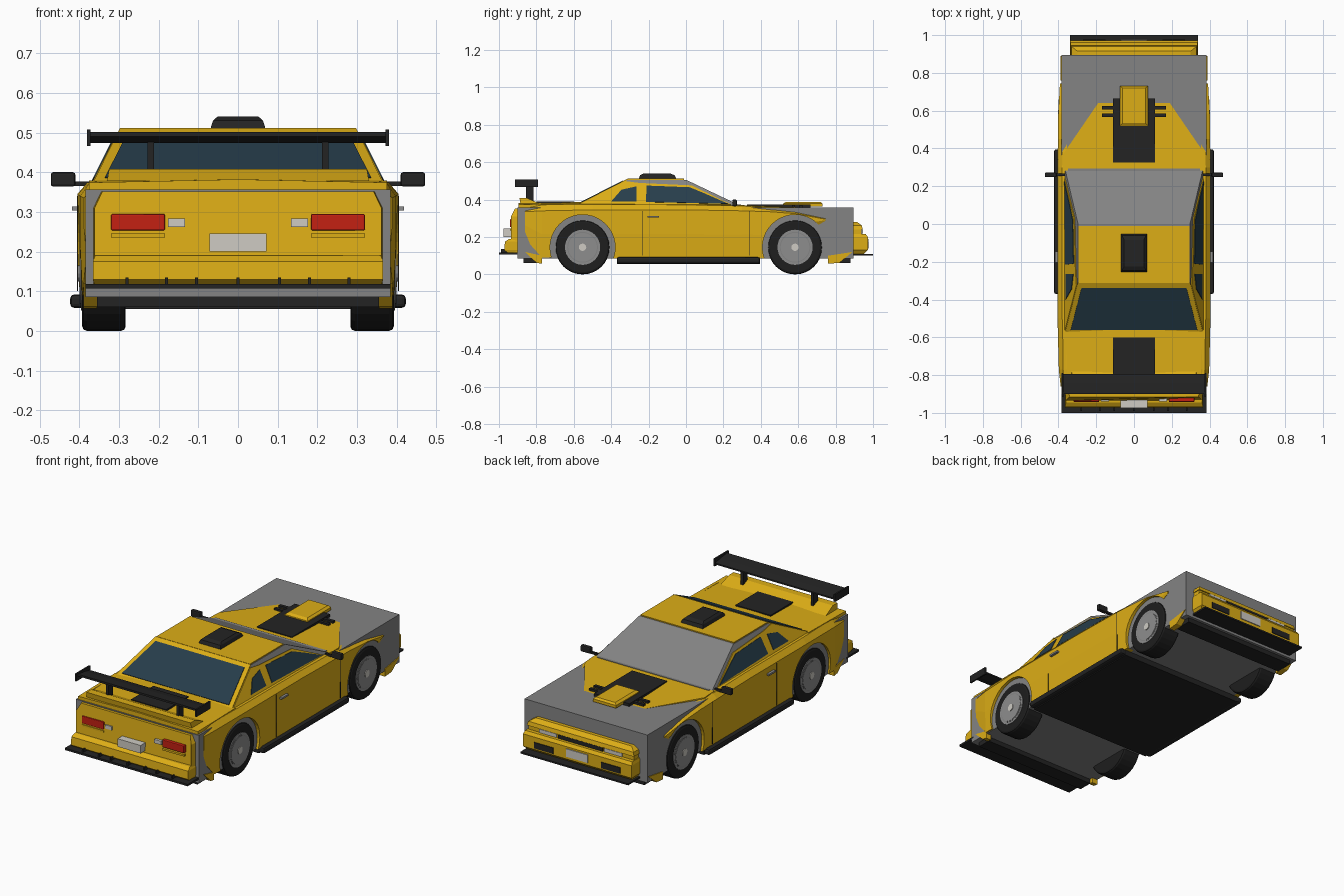
import bpy, bmesh, math
from mathutils import Vector


def mat(name, r, g, b):
    m = bpy.data.materials.new(name)
    m.diffuse_color = (r, g, b, 1)
    return m


YELLOW = mat("yellow paint", 0.72, 0.42, 0.008)
GREY = mat("primer grey", 0.23, 0.23, 0.23)
BLACK = mat("black trim", 0.017, 0.017, 0.017)
TYRE = mat("tyre rubber", 0.013, 0.013, 0.013)
RIM = mat("rim grey", 0.27, 0.27, 0.27)
GLASS = mat("dark blue glass", 0.02, 0.047, 0.07)
RED = mat("tail light red", 0.55, 0.015, 0.006)
WHITE = mat("plate white", 0.62, 0.6, 0.55)


def finish(name, bm, m, bevel=0):
    bmesh.ops.recalc_face_normals(bm, faces=bm.faces)
    me = bpy.data.meshes.new(name)
    bm.to_mesh(me)
    bm.free()
    me.materials.append(m)
    ob = bpy.data.objects.new(name, me)
    bpy.context.collection.objects.link(ob)
    if bevel:
        b = ob.modifiers.new("bevel", 'BEVEL')
        b.width, b.segments = bevel, 2
    return ob


def loft(name, sections, m, bevel=0):
    """Closed solid through equal-length rings of 3D points."""
    bm = bmesh.new()
    rings = [[bm.verts.new(p) for p in s] for s in sections]
    n = len(rings[0])
    for a, b in zip(rings, rings[1:]):
        for i in range(n):
            j = (i + 1) % n
            bm.faces.new((a[i], a[j], b[j], b[i]))
    bm.faces.new(rings[0])
    bm.faces.new(rings[-1])
    return finish(name, bm, m, bevel)


def rect(x, y0, y1, z):
    return [(-x, y0, z), (x, y0, z), (x, y1, z), (-x, y1, z)]


def box(name, x0, x1, y0, y1, z0, z1, m, bevel=0):
    ring = lambda z: [(x0, y0, z), (x1, y0, z), (x1, y1, z), (x0, y1, z)]
    return loft(name, [ring(z0), ring(z1)], m, bevel)


def plate(name, pts, offset, m):
    """Thin plate raised from a flat outline by an offset vector."""
    o = Vector(offset)
    return loft(name, [pts, [tuple(Vector(p) + o) for p in pts]], m)


def disc(name, x0, x1, y, z, r, m, n=32, bevel=0):
    ring = lambda x: [(x, y + r * math.cos(2 * math.pi * i / n),
                       z + r * math.sin(2 * math.pi * i / n)) for i in range(n)]
    return loft(name, [ring(x0), ring(x1)], m, bevel)


WHEELS = (-0.553, 0.583)

# Inner body block and floor
box("inner_body", -0.385, 0.385, -0.9, 0.895, 0.086, 0.357, GREY)
box("floor_pan", -0.39, 0.39, -0.37, 0.395, 0.055, 0.088, BLACK)

# Arch cutter spanning both wheels of an axle
cutters = []
for y in WHEELS:
    c = disc("arch_cutter", -0.6, 0.6, y, 0.145, 0.174, GREY, 40)
    c.hide_render = True
    c.hide_viewport = True
    c.display_type = 'WIRE'
    cutters.append(c)

# Side shells: y, outer x, shoulder z, top z, bottom z
stations = [(-0.86, 0.388, 0.335, 0.374, 0.19), (-0.77, 0.398, 0.34, 0.378, 0.09),
            (-0.5, 0.405, 0.345, 0.378, 0.086), (0.0, 0.405, 0.345, 0.376, 0.086),
            (0.3, 0.405, 0.34, 0.37, 0.086), (0.45, 0.403, 0.335, 0.354, 0.086),
            (0.585, 0.401, 0.325, 0.34, 0.2), (0.745, 0.392, 0.295, 0.31, 0.285)]
for s in (-1, 1):
    ob = loft("side_shell", [[(s * 0.355, y, zt), (s * (xo - 0.025), y, zt - 0.004),
                              (s * xo, y, zs), (s * xo, y, (zs + zb) / 2),
                              (s * (xo - 0.006), y, zb), (s * 0.355, y, zb)]
                             for y, xo, zs, zt, zb in stations], YELLOW)
    for c in cutters:
        md = ob.modifiers.new("arch", 'BOOLEAN')
        md.operation, md.object, md.solver = 'DIFFERENCE', c, 'EXACT'

    # Sills, mirrors, door details
    box("sill", s * 0.385, s * 0.423, -0.37, 0.395, 0.058, 0.092, BLACK, 0.01)
    box("mirror", s * 0.41, s * 0.472, 0.248, 0.272, 0.364, 0.4, BLACK, 0.006)
    box("mirror_stalk", s * 0.365, s * 0.415, 0.255, 0.267, 0.365, 0.377, BLACK)
    box("door_handle", s * 0.4, s * 0.419, -0.205, -0.145, 0.303, 0.313, RIM)
    for y in (-0.235, 0.34):
        box("door_seam", s * 0.403, s * 0.4056, y - 0.0015, y + 0.0015, 0.1, 0.34, BLACK)

    # Lower bumper corners
    for name, ys in (("rear_corner", (-0.86, -0.8, -0.77)), ("front_corner", (0.89, 0.82, 0.76))):
        plate(name, [(s * 0.355, ys[0], 0.12), (s * 0.355, ys[1], 0.062),
                     (s * 0.355, ys[2], 0.057), (s * 0.355, ys[2], 0.1)], (s * 0.034, 0, 0), YELLOW)

    # Wheels
    for y in WHEELS:
        disc("tyre", s * 0.283, s * 0.393, y, 0.145, 0.145, TYRE, 32, 0.012)
        disc("rim", s * 0.37, s * 0.396, y, 0.145, 0.094, RIM)
        disc("rim_ring", s * 0.395, s * 0.3975, y, 0.145, 0.082, GREY)
        disc("rim_face", s * 0.395, s * 0.399, y, 0.145, 0.077, RIM)
        disc("hub", s * 0.395, s * 0.403, y, 0.145, 0.02, WHITE, 12)

# Lower pans beneath the bumpers
box("rear_pan", -0.355, 0.355, -0.87, -0.79, 0.06, 0.09, BLACK)
box("front_pan", -0.355, 0.355, 0.78, 0.88, 0.06, 0.09, BLACK)

# Cabin core with painted roof and rear frame
loft("cabin", [rect(0.365, -0.58, 0.29, 0.368), rect(0.296, -0.31, 0.0, 0.506)], GREY)
plate("roof_panel", rect(0.293, -0.312, -0.01, 0.505), (0, 0, 0.007), YELLOW)
rz = lambda y: 0.368 + 0.138 * (y + 0.58) / 0.27
rear = lambda w0, y0, w1, y1: [(-w0, y0, rz(y0)), (w0, y0, rz(y0)), (w1, y1, rz(y1)), (-w1, y1, rz(y1))]
plate("rear_frame", rear(0.366, -0.58, 0.298, -0.31), (0, -0.003, 0.005), YELLOW)
plate("rear_window", rear(0.335, -0.556, 0.278, -0.335), (0, -0.005, 0.008), GLASS)


# Side window frames and glass lie on the sloped cabin side
def side(s, pts):
    return [(s * (0.365 - 0.5 * (z - 0.368)), y, z) for y, z in pts]


FRAME = [(-0.575, 0.37), (-0.325, 0.497), (-0.25, 0.487), (0.03, 0.474), (0.24, 0.372)]
QUARTER = [(-0.4, 0.387), (-0.345, 0.45), (-0.265, 0.468), (-0.265, 0.387)]
DOOR = [(-0.215, 0.385), (-0.21, 0.472), (0.02, 0.463), (0.1, 0.43), (0.225, 0.375)]
for s in (-1, 1):
    plate("window_frame", side(s, FRAME), (s * 0.005, 0, 0.002), YELLOW)
    plate("quarter_window", side(s, QUARTER), (s * 0.008, 0, 0.003), GLASS)
    plate("door_window", side(s, DOOR), (s * 0.008, 0, 0.003), GLASS)

# Roof vent
loft("roof_vent", [rect(0.07, -0.255, -0.05, 0.508), rect(0.063, -0.245, -0.06, 0.53),
                   rect(0.052, -0.225, -0.085, 0.54)], BLACK)

# Hood, vent panel, slats and scoop
hood = [(-0.375, 0.28, 0.371), (0.375, 0.28, 0.371), (0.375, 0.37, 0.366),
        (0.19, 0.64, 0.357), (-0.19, 0.64, 0.357), (-0.375, 0.37, 0.366)]
loft("hood", [[(x, y, 0.34) for x, y, z in hood], hood], YELLOW)
box("cowl", -0.35, 0.35, 0.275, 0.295, 0.36, 0.373, GREY)
box("hood_vent", -0.11, 0.11, 0.325, 0.665, 0.355, 0.373, BLACK)
for y in (0.575, 0.615):
    box("hood_slat", -0.17, 0.17, y - 0.009, y + 0.009, 0.355, 0.37, BLACK)
loft("scoop", [rect(0.073, 0.515, 0.73, 0.362), rect(0.073, 0.52, 0.73, 0.378),
               rect(0.06, 0.535, 0.72, 0.388)], YELLOW)

# Rear deck with slight crown, duckbill lip and black panel
loft("rear_deck", [[(-0.375, y, 0.35), (0.375, y, 0.35), (0.375, y, z - 0.008),
                    (0, y, z), (-0.375, y, z - 0.008)]
                   for y, z in ((-0.895, 0.382), (-0.56, 0.387))], YELLOW)
loft("duckbill", [rect(0.33, -0.885, -0.78, 0.378), rect(0.325, -0.89, -0.85, 0.408)], YELLOW)
box("deck_panel", -0.11, 0.11, -0.8, -0.6, 0.375, 0.391, BLACK)

# Wing
loft("wing", [[(x, -0.9, 0.49), (x, -0.9, 0.501), (x, -0.84, 0.494), (x, -0.793, 0.484),
               (x, -0.793, 0.476), (x, -0.85, 0.474)] for x in (-0.375, 0.375)], BLACK)
for s in (-1, 1):
    box("wing_endplate", s * 0.372, s * 0.381, -0.915, -0.79, 0.466, 0.508, BLACK)
    box("wing_support", s * 0.212, s * 0.228, -0.855, -0.815, 0.38, 0.482, BLACK)

# Tail panel, bumper and lights
tail = [(-0.365, 0.115), (0.365, 0.115), (0.365, 0.31), (0.345, 0.352), (-0.345, 0.352), (-0.365, 0.31)]
loft("tail_panel", [[(x, -0.89, z) for x, z in tail],
                    [(x * 0.99, -0.915 - 0.02 * (z < 0.33), z) for x, z in tail]], YELLOW)
loft("rear_bumper", [rect(0.362, -0.955, -0.9, 0.117), rect(0.366, -0.972, -0.9, 0.13),
                     rect(0.366, -0.968, -0.9, 0.175), rect(0.36, -0.945, -0.9, 0.19)], YELLOW)
box("rear_number_plate", -0.072, 0.072, -0.975, -0.93, 0.2, 0.245, WHITE)
for s in (-1, 1):
    box("tail_light", s * 0.184, s * 0.32, -0.942, -0.92, 0.253, 0.295, RED, 0.004)
    box("reverse_light", s * 0.133, s * 0.176, -0.94, -0.92, 0.262, 0.283, WHITE)
    box("light_ledge", s * 0.184, s * 0.32, -0.94, -0.92, 0.235, 0.246, YELLOW)

# Rear diffuser with fins
box("diffuser", -0.385, 0.385, -1.0, -0.88, 0.107, 0.118, BLACK)
for x in (-0.28, -0.18, -0.105, 0, 0.105, 0.18, 0.28):
    box("diffuser_fin", x - 0.004, x + 0.004, -0.99, -0.9, 0.115, 0.135, BLACK)

# Nose: upper brow, grille strip with lamps, bumper and splitter
loft("nose_brow", [rect(0.335, 0.89, 0.945, 0.24), rect(0.33, 0.89, 0.94, 0.262),
                   rect(0.3, 0.89, 0.915, 0.28)], YELLOW)
box("grille", -0.33, 0.33, 0.89, 0.938, 0.215, 0.242, YELLOW)
box("grille_strip", -0.14, 0.14, 0.9, 0.946, 0.218, 0.24, BLACK)
loft("front_bumper", [rect(0.325, 0.89, 0.95, 0.11), rect(0.34, 0.89, 0.972, 0.13),
                      rect(0.34, 0.89, 0.972, 0.2), rect(0.335, 0.89, 0.96, 0.217)], YELLOW)
box("front_number_plate", -0.068, 0.068, 0.95, 0.977, 0.145, 0.19, WHITE)
for s in (-1, 1):
    box("head_lamp", s * 0.15, s * 0.26, 0.9, 0.946, 0.219, 0.239, WHITE)
    box("bumper_vent", s * 0.15, s * 0.27, 0.95, 0.976, 0.138, 0.172, BLACK)
box("splitter", -0.338, 0.338, 0.88, 1.0, 0.1, 0.109, BLACK)
